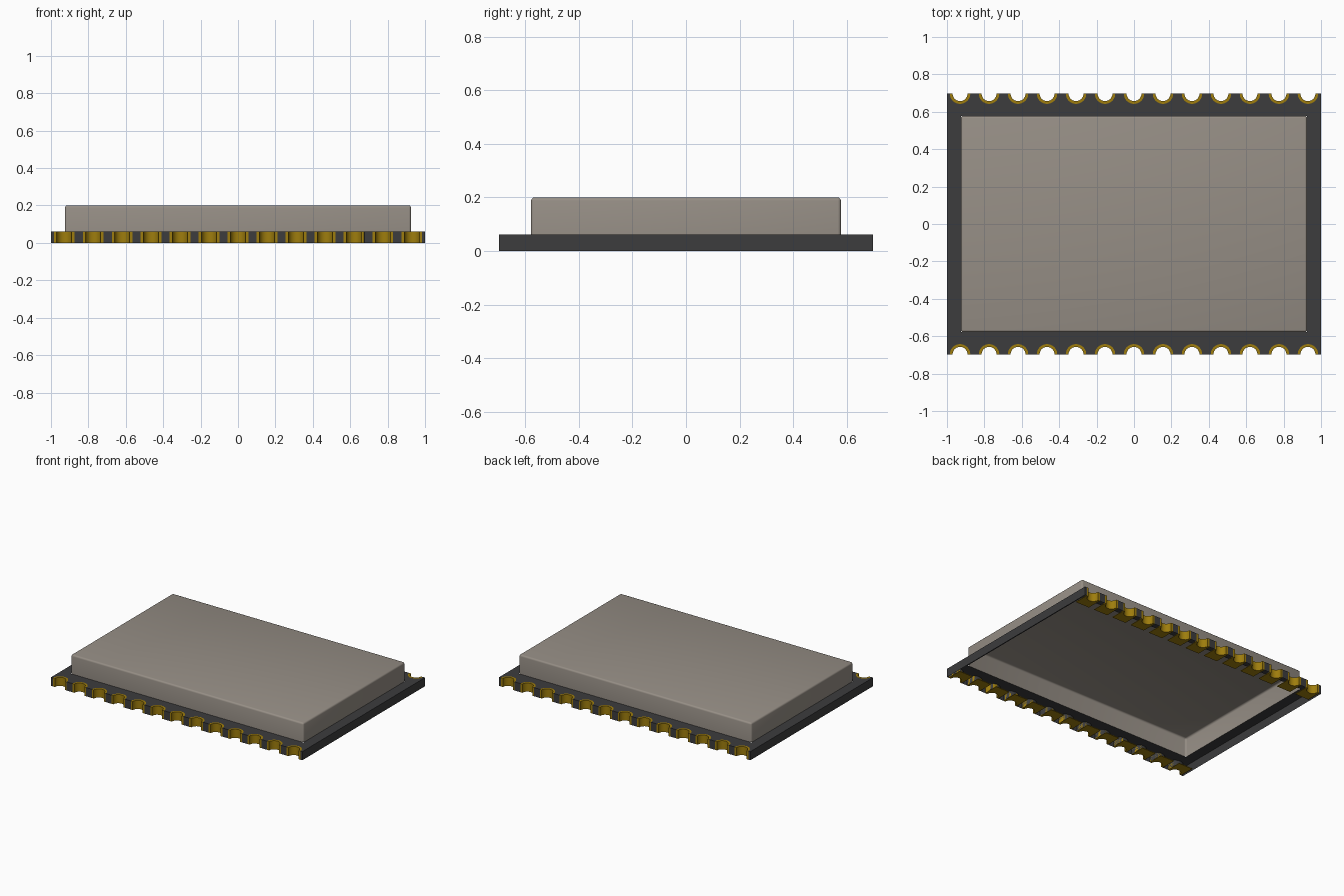
import bpy, bmesh, math

if "Cube" in bpy.data.objects:
    bpy.data.objects.remove(bpy.data.objects["Cube"])

HX, HY, T = 1.0, 0.697, 0.062        # board half sizes and thickness
LX, LY, LZ = 0.925, 0.578, 0.2       # lid half sizes and top height
R_IN, R_OUT = 0.04, 0.055            # edge contact radii
PITCH, SEG = 0.155, 12
XS = [i * PITCH for i in range(-6, 7)]


def srgb(r, g, b):
    return tuple(((c + 0.055) / 1.055) ** 2.4 for c in (r, g, b)) + (1.0,)


def material(name, colour):
    m = bpy.data.materials.new(name)
    m.use_nodes = True
    m.diffuse_color = colour
    m.node_tree.nodes["Principled BSDF"].inputs["Base Color"].default_value = colour
    return m


metal = material("warm grey metal", srgb(0.59, 0.56, 0.525))
dark = material("dark board", srgb(0.235, 0.235, 0.24))
gold = material("gold", srgb(0.62, 0.49, 0.05))


def finish(bm, name, mat):
    bmesh.ops.recalc_face_normals(bm, faces=bm.faces[:])
    me = bpy.data.meshes.new(name)
    bm.to_mesh(me)
    bm.free()
    me.materials.append(mat)
    ob = bpy.data.objects.new(name, me)
    bpy.context.collection.objects.link(ob)
    bpy.ops.object.select_all(action='DESELECT')
    ob.select_set(True)
    bpy.context.view_layer.objects.active = ob
    bpy.ops.object.shade_smooth_by_angle(angle=math.radians(35))
    return ob


def arc(cx, r, side):
    """Half circle biting into the board from its front (-1) or back (1) edge."""
    return [(cx - r * math.cos(math.pi * k / SEG),
             side * (HY - r * math.sin(math.pi * k / SEG))) for k in range(SEG + 1)]


def loop(bm, pts, z):
    vs = [bm.verts.new((x, y, z)) for x, y in pts]
    return vs, [bm.edges.new((vs[i - 1], vs[i])) for i in range(len(vs))]


def prism(bm, pts, z0, z1):
    face = bm.faces.new([bm.verts.new((x, y, z0)) for x, y in pts])
    top = bmesh.ops.extrude_face_region(bm, geom=[face])["geom"]
    # keep the first face as the lower cap
    bmesh.ops.translate(bm, vec=(0, 0, z1 - z0),
                        verts=[v for v in top if isinstance(v, bmesh.types.BMVert)])
    if not face.is_valid:
        bm.faces.new([v for v in face.verts])


# Board: scalloped outline, open below and under the lid
front = [(-HX, -HY)] + [p for x in XS for p in arc(x, R_OUT, -1)] + [(HX, -HY)]
outline = front + [(x, -y) for x, y in reversed(front)]
bm = bmesh.new()
_, outer = loop(bm, outline, T)
_, inner = loop(bm, [(-LX, -LY), (LX, -LY), (LX, LY), (-LX, LY)], T)
bmesh.ops.triangle_fill(bm, edges=outer + inner, use_beauty=True, normal=(0, 0, 1))
walls = bmesh.ops.extrude_edge_only(bm, edges=outer)["geom"]
bmesh.ops.translate(bm, vec=(0, 0, -T),
                    verts=[v for v in walls if isinstance(v, bmesh.types.BMVert)])
finish(bm, "board", dark)

# Shield lid: thin open-bottomed box with softened edges
bm = bmesh.new()
bmesh.ops.create_cube(bm, size=1)
for v in bm.verts:
    v.co = (v.co.x * 2 * LX, v.co.y * 2 * LY, T if v.co.z < 0 else LZ)
bmesh.ops.delete(bm, geom=[f for f in bm.faces if f.normal.z < -0.5], context='FACES_ONLY')
soft = [e for e in bm.edges if not e.is_boundary]
bmesh.ops.bevel(bm, geom=soft, offset=0.012, segments=3, profile=0.5, affect='EDGES')
finish(bm, "shield_lid", metal)

# Edge contacts and the solder pads beneath them, on both long sides
contacts, pads = bmesh.new(), bmesh.new()
for side in (-1, 1):
    for x in XS:
        bite = arc(x, R_IN, side)
        prism(contacts, bite + arc(x, R_OUT, side)[::-1], 0.004, T)
        prism(pads, bite + [(x + R_OUT, side * HY), (x + R_OUT, side * (HY - 0.11)),
                            (x - R_OUT, side * (HY - 0.11)), (x - R_OUT, side * HY)], 0, 0.004)
finish(contacts, "edge_contacts", gold)
finish(pads, "solder_pads", gold)
